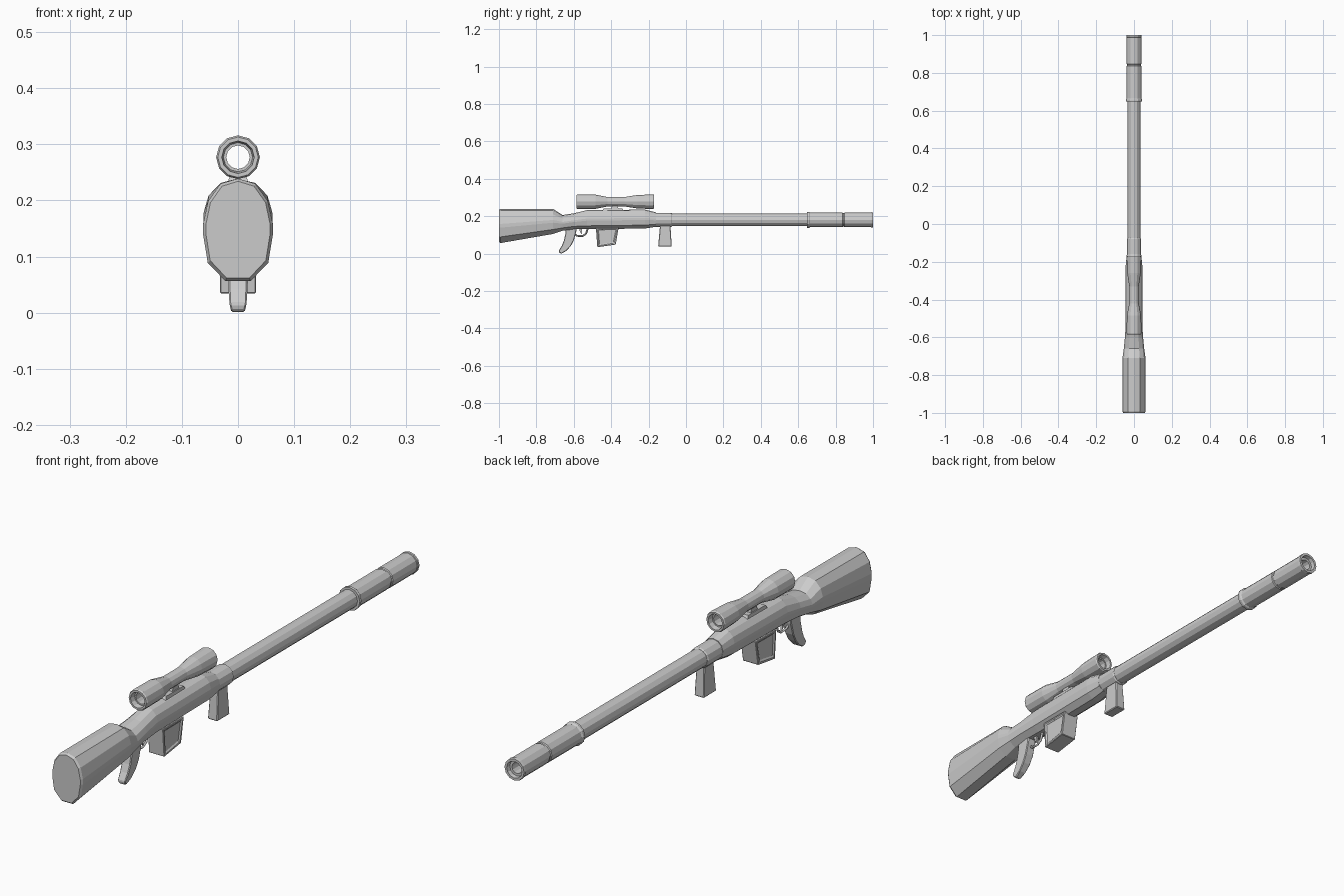
import bpy, bmesh
from math import sin, cos, pi


def finish(name, bm, bevel=0):
    bmesh.ops.recalc_face_normals(bm, faces=bm.faces)
    me = bpy.data.meshes.new(name)
    bm.to_mesh(me)
    bm.free()
    ob = bpy.data.objects.new(name, me)
    bpy.context.collection.objects.link(ob)
    if bevel:
        m = ob.modifiers.new("bevel", 'BEVEL')
        m.width, m.segments, m.limit_method = bevel, 1, 'ANGLE'
    return ob


def loft(name, rings, closed=False):
    """Skin a list of equal-length rings of 3D points."""
    bm = bmesh.new()
    vs = [[bm.verts.new(p) for p in r] for r in rings]
    n = len(vs[0])
    pairs = list(zip(vs, vs[1:])) + ([(vs[-1], vs[0])] if closed else [])
    for a, b in pairs:
        for i in range(n):
            j = (i + 1) % n
            bm.faces.new((a[i], a[j], b[j], b[i]))
    if not closed:
        bm.faces.new(vs[0])
        bm.faces.new(vs[-1])
    return finish(name, bm)


def lathe(name, profile, z, closed=False, n=12):
    """Revolve (y, radius) points around an axis along y at height z."""
    return loft(name, [[(r * cos(2 * pi * i / n), y, z + r * sin(2 * pi * i / n))
                        for i in range(n)] for y, r in profile], closed)


def prism(name, pts, bevel=0.0, inset=0.0):
    """Side profile of (y, z, half width) points, mirrored across x."""
    bm = bmesh.new()
    a = [bm.verts.new((-w, y, z)) for y, z, w in pts]
    b = [bm.verts.new((w, y, z)) for y, z, w in pts]
    sides = [bm.faces.new(a), bm.faces.new(b)]
    for i in range(len(pts)):
        j = (i + 1) % len(pts)
        bm.faces.new((a[i], a[j], b[j], b[i]))
    bmesh.ops.recalc_face_normals(bm, faces=bm.faces)
    if inset:
        bmesh.ops.inset_individual(bm, faces=sides, thickness=inset, depth=0)
        bmesh.ops.inset_individual(bm, faces=sides, thickness=0.002, depth=-0.004)
    return finish(name, bm, bevel)


# Stock and receiver: one faceted oval section scaled along the length
half = [(0.36, 0.0), (0.87, 0.18), (1, 0.45), (1, 0.56), (0.86, 0.78), (0.5, 0.95)]
section = half + [(0.0, 1.0)] + [(-x, z) for x, z in reversed(half)]
stations = [  # y, half width, bottom, top
    (-1.0, 0.057, 0.062, 0.234), (-0.992, 0.062, 0.056, 0.239),
    (-0.71, 0.061, 0.105, 0.238), (-0.66, 0.054, 0.122, 0.206),
    (-0.60, 0.048, 0.13, 0.215), (-0.53, 0.044, 0.13, 0.232),
    (-0.22, 0.044, 0.134, 0.235), (-0.16, 0.038, 0.143, 0.22)]
loft("stock_and_receiver", [[(x * w, y, lo + z * (hi - lo)) for x, z in section]
                            for y, w, lo, hi in stations])

# Barrel, its rear collar and the suppressor with a hollow bore
lathe("barrel_collar", [(-0.22, 0.038), (-0.08, 0.038), (-0.075, 0.035)], 0.18)
lathe("barrel", [(-0.1, 0.034), (0.67, 0.034)], 0.18)
lathe("suppressor", [
    (0.648, 0.033), (0.648, 0.043), (0.658, 0.043), (0.664, 0.039),
    (0.836, 0.039), (0.839, 0.036), (0.845, 0.036), (0.848, 0.039),
    (0.988, 0.039), (0.99, 0.041), (1.0, 0.040), (1.0, 0.031),
    (0.985, 0.029), (0.985, 0.02), (0.9, 0.02)], 0.18)

# Scope tube, open right through, with recessed end rims
lathe("scope", [
    (-0.585, 0.036), (-0.58, 0.039), (-0.485, 0.038), (-0.42, 0.025),
    (-0.33, 0.025), (-0.26, 0.036), (-0.175, 0.039), (-0.17, 0.036),
    (-0.17, 0.029), (-0.19, 0.026), (-0.19, 0.021),
    (-0.565, 0.021), (-0.565, 0.026), (-0.585, 0.029)], 0.277, closed=True)

# Scope mount: base plate and post
prism("scope_base", [(-0.45, 0.225, 0.019), (-0.33, 0.225, 0.019),
                     (-0.34, 0.241, 0.016), (-0.44, 0.241, 0.016)])
prism("scope_post", [(-0.40, 0.235, 0.013), (-0.36, 0.235, 0.013),
                     (-0.365, 0.256, 0.011), (-0.395, 0.256, 0.011)])

# Curved pistol grip
prism("pistol_grip", [
    (-0.645, 0.14, 0.018), (-0.645, 0.105, 0.018), (-0.653, 0.07, 0.018),
    (-0.664, 0.042, 0.017), (-0.68, 0.016, 0.016), (-0.677, 0.004, 0.013),
    (-0.665, 0.0, 0.011), (-0.64, 0.014, 0.015), (-0.616, 0.04, 0.017),
    (-0.60, 0.07, 0.018), (-0.587, 0.115, 0.018), (-0.585, 0.14, 0.018)], 0.003)

# Magazine with recessed side panels
prism("magazine", [(-0.482, 0.14, 0.032), (-0.474, 0.034, 0.032),
                   (-0.376, 0.048, 0.032), (-0.36, 0.14, 0.032)], 0.005, 0.014)

# Front grip
prism("front_grip", [(-0.138, 0.16, 0.016), (-0.149, 0.037, 0.02),
                     (-0.076, 0.037, 0.02), (-0.084, 0.16, 0.016)], 0.003)

# Trigger guard loop and trigger
cu = bpy.data.curves.new("trigger_guard", 'CURVE')
cu.dimensions, cu.bevel_depth, cu.bevel_resolution = '3D', 0.005, 0
path = [(-0.60, 0.107), (-0.583, 0.095), (-0.555, 0.093), (-0.535, 0.105), (-0.525, 0.135)]
sp = cu.splines.new('POLY')
sp.points.add(len(path) - 1)
for p, (y, z) in zip(sp.points, path):
    p.co = (0, y, z, 1)
cu.use_fill_caps = True
bpy.context.collection.objects.link(bpy.data.objects.new("trigger_guard", cu))
prism("trigger", [(-0.572, 0.135, 0.004), (-0.566, 0.115, 0.004), (-0.555, 0.1, 0.004),
                  (-0.557, 0.115, 0.004), (-0.556, 0.135, 0.004)])
